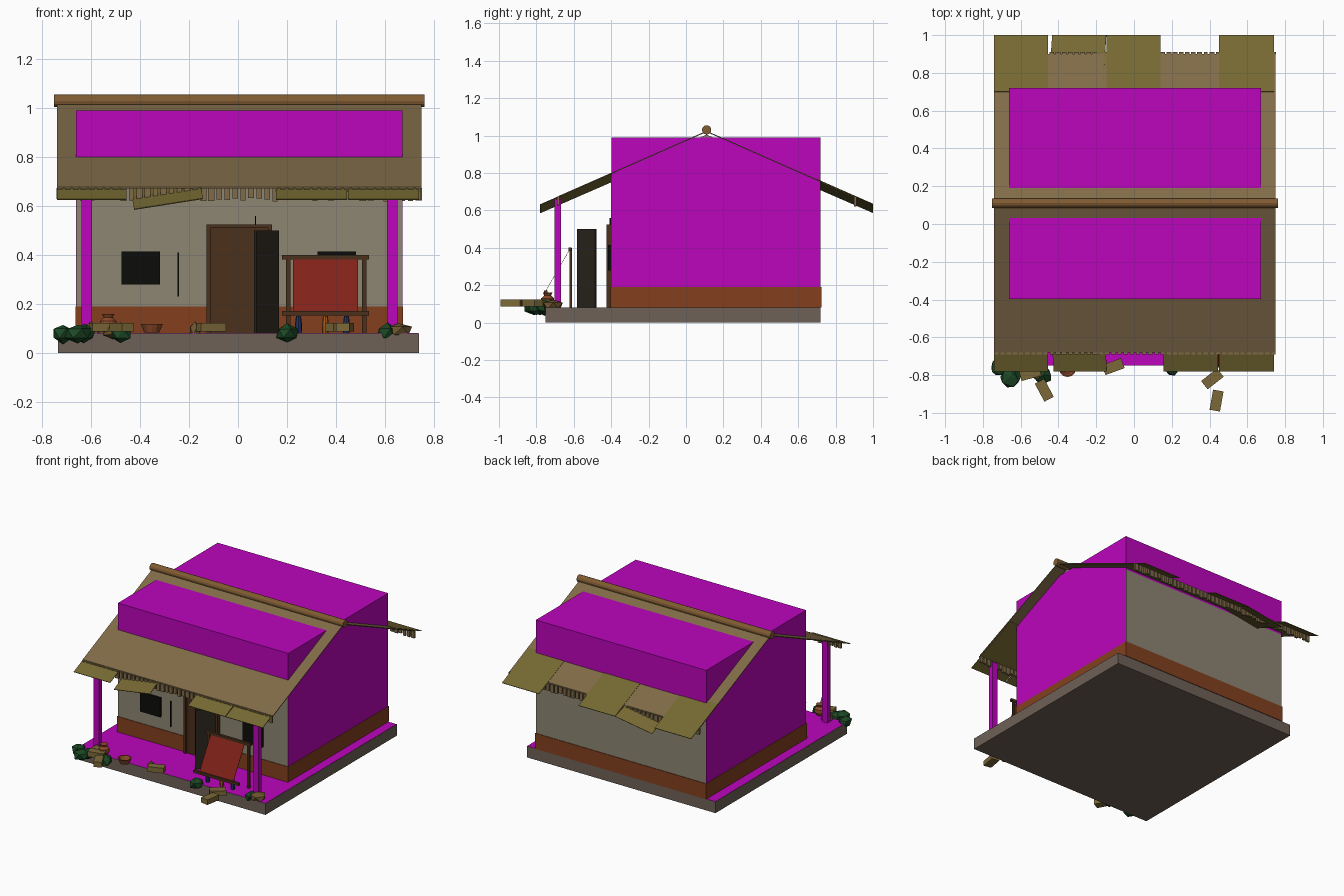
import bpy, bmesh, math, random
from mathutils import Matrix, Vector, Euler

if "Cube" in bpy.data.objects:
    bpy.data.objects.remove(bpy.data.objects["Cube"])

random.seed(4)
MATS = {}
COL = dict(magenta=(.73, .05, .73), stone=(.43, .38, .34), plaster=(.55, .52, .45), band=(.51, .26, .14),
           roof=(.50, .42, .29), olive=(.46, .41, .21), wood=(.30, .20, .13), dark=(.18, .16, .13),
           black=(.08, .08, .07), red=(.50, .15, .12), green=(.13, .29, .16), clay=(.55, .30, .18),
           beam=(.50, .36, .21), brick=(.48, .41, .23), blue=(.15, .22, .42), rock=(.43, .34, .20),
           orange=(.65, .35, .12))


def finish(name, bm, col):
    me = bpy.data.meshes.new(name)
    bmesh.ops.recalc_face_normals(bm, faces=bm.faces)
    bm.to_mesh(me)
    bm.free()
    ob = bpy.data.objects.new(name, me)
    bpy.context.collection.objects.link(ob)
    if col not in MATS:
        MATS[col] = bpy.data.materials.new(col)
        MATS[col].diffuse_color = (*[c ** 2.2 for c in COL[col]], 1)
    me.materials.append(MATS[col])
    return ob


def add_box(bm, c, s, rot=(0, 0, 0)):
    m = Matrix.Translation(c) @ Euler(rot).to_matrix().to_4x4() @ Matrix.Diagonal((*s, 1))
    bmesh.ops.create_cube(bm, size=1, matrix=m)


def box(name, c, s, col, rot=(0, 0, 0)):
    bm = bmesh.new()
    add_box(bm, c, s, rot)
    return finish(name, bm, col)


def span(name, x, y, z, col):
    return box(name, [sum(v) / 2 for v in (x, y, z)], [v[1] - v[0] for v in (x, y, z)], col)


def prism(name, prof, x0, x1, col):
    # extrude a (y, z) profile along x
    bm = bmesh.new()
    f = bm.faces.new([bm.verts.new((x0, y, z)) for y, z in prof])
    r = bmesh.ops.extrude_face_region(bm, geom=[f])
    bmesh.ops.translate(bm, vec=(x1 - x0, 0, 0), verts=[v for v in r['geom'] if isinstance(v, bmesh.types.BMVert)])
    return finish(name, bm, col)


def lathe(name, c, prof, col, n=12):
    bm = bmesh.new()
    rings = [[bm.verts.new((c[0] + r * math.cos(i * math.tau / n), c[1] + r * math.sin(i * math.tau / n), c[2] + z))
              for i in range(n)] for r, z in prof]
    for a, b in zip(rings, rings[1:]):
        for i in range(n):
            bm.faces.new((a[i], a[(i + 1) % n], b[(i + 1) % n], b[i]))
    bm.faces.new(rings[0])
    bm.faces.new(rings[-1])
    return finish(name, bm, col)


def lump(name, c, s, col):
    # faceted bush or rock
    bm = bmesh.new()
    bmesh.ops.create_icosphere(bm, subdivisions=1, radius=1)
    for v in bm.verts:
        k = random.uniform(.85, 1.15)
        v.co = Vector((v.co.x * s[0] * k, v.co.y * s[1] * k, v.co.z * s[2] * k)) + Vector(c)
    return finish(name, bm, col)


RIDGE_Y, RIDGE_Z, SLOPE = .11, 1.025, .44
ANG = math.atan(SLOPE)


def roof_z(y):
    return RIDGE_Z - SLOPE * abs(y - RIDGE_Y)


# plinth and its solid shell
span("plinth", (-.735, .74), (-.75, .72), (0, .08), 'stone')
span("plinth_shell", (-.733, .738), (-.748, .718), (.001, .081), 'magenta')

# house walls with gables, lower band, solid shell
prism("walls", [(-.4, .08), (.72, .08), (.72, roof_z(.72) - .02), (RIDGE_Y, RIDGE_Z - .02), (-.4, roof_z(-.4) - .02)],
      -.66, .67, 'plaster')
span("wall_band", (-.664, .674), (-.404, .724), (.08, .19), 'band')
span("house_shell", (-.662, .672), (-.398, .719), (.08, .99), 'magenta')

# porch posts
for i, x in enumerate((-.618, .63)):
    box(f"porch_post_{i}", (x, -.685, .37), (.042, .036, .58), 'magenta')

# thin roof sheets and ridge pole
T = .006
for nm, e in (("front", -.68), ("back", .90)):
    prism(f"roof_{nm}", [(RIDGE_Y, RIDGE_Z), (e, roof_z(e)), (e, roof_z(e) - T), (RIDGE_Y, RIDGE_Z - T)],
          -.74, .75, 'roof')
bm = bmesh.new()
bmesh.ops.create_cone(bm, cap_ends=True, segments=12, radius1=.025, radius2=.025, depth=1.515,
                      matrix=Matrix.Translation((.005, RIDGE_Y, 1.03)) @ Matrix.Rotation(math.pi / 2, 4, 'Y'))
finish("ridge_pole", bm, 'beam')

# ragged reed ends under both eaves
for nm, e, d in (("front", -.68, -1), ("back", .90, 1)):
    bm = bmesh.new()
    for i in range(46):
        h = random.uniform(.04, .055)
        add_box(bm, (-.728 + i * 1.466 / 45, e + d * .004, roof_z(e) - .003 - h / 2),
                (random.uniform(.02, .027), .014, h))
    finish(f"reed_ends_{nm}", bm, 'roof')


# eave mats tucked under the roof sheets
def mat(name, x0, x1, y0, y1, d, tilt=0, drop=.008):
    ym = (y0 + y1) / 2
    L = abs(y1 - y0) / math.cos(ANG)
    box(name, ((x0 + x1) / 2, ym, roof_z(ym) - drop), (x1 - x0, L, .004), 'olive', (-d * ANG, tilt, 0))


for i, (a, b) in enumerate(((-.74, -.455), (.155, .445), (.45, .74))):
    mat(f"front_eave_mat_{i}", a, b, -.38, -.78, -1, 0, .006)
mat("front_hanging_mat", -.44, -.155, -.38, -.78, -1, -.155, .026)
for i, (a, b) in enumerate(((-.74, -.455), (-.145, .14), (.45, .74))):
    mat(f"back_eave_mat_{i}", a, b, .70, 1.0, 1, 0, 0)
mat("back_hanging_mat", -.445, -.155, .70, 1.0, 1, -.155, .024)

# doorway, planks and open leaf
span("door_panel", (-.115, .125), (-.412, -.4), (.08, .51), 'wood')
for i, x in enumerate((-.12, .13)):
    box(f"door_jamb_{i}", (x, -.41, .295), (.016, .03, .43), 'wood')
box("door_lintel", (.005, -.41, .517), (.266, .03, .014), 'wood')
box("door_leaf", (.117, -.53, .29), (.133, .014, .42), 'dark', (0, 0, math.radians(46)))

# windows and wall cracks
for i, x in enumerate((-.397, .403)):
    box(f"window_{i}", (x, -.406, .347), (.156, .02, .135), 'black')
box("wall_crack_left", (-.244, -.404, .32), (.006, .008, .18), 'black')
box("wall_crack_door", (.072, -.404, .54), (.005, .008, .04), 'black')

# weaving frame with leaning red cloth
for i, x in enumerate((.205, .515)):
    box(f"frame_leg_{i}", (x, -.617, .24), (.018, .014, .32), 'wood')
box("frame_top_bar", (.358, -.62, .392), (.355, .018, .018), 'wood')
box("frame_low_bar", (.358, -.75, .162), (.355, .018, .018), 'wood')
box("red_cloth", (.357, -.686, .28), (.265, .002, .25), 'red', (math.radians(-30), 0, 0))

# small jars below the frame
for i, (x, c) in enumerate(((.247, 'blue'), (.357, 'orange'), (.443, 'blue'))):
    lathe(f"jar_{i}", (x, -.69, .081), [(.013, 0), (.015, .03), (.01, .07)], c, 8)

# bowl and clay pot
lathe("bowl", (-.352, -.765, .083), [(.03, 0), (.045, .035), (.038, .035), (.025, .008)], 'clay')
lathe("clay_pot", (-.53, -.74, .085), [(.022, 0), (.036, .025), (.034, .045), (.018, .06), (.026, .075)], 'clay')

# fallen blocks
for i, (x, y, a) in enumerate(((-.11, -.755, 20), (-.475, -.88, -62), (-.55, -.79, 15), (.415, -.82, 38),
                               (.437, -.935, 80))):
    box(f"fallen_block_{i}", (x, y, .105), (.108, .056, .036), 'brick', (0, 0, math.radians(a)))

# bushes and stones around the porch
for i, (x, y, r) in enumerate(((-.715, -.755, .048), (-.655, -.81, .058), (-.63, -.78, .05), (-.48, -.80, .05),
                               (.2, -.755, .052), (.61, -.72, .045))):
    lump(f"bush_{i}", (x, y, .08), (r, r, .04), 'green')
for i, (x, y, r) in enumerate(((-.51, -.79, .042), (-.175, -.72, .028), (.655, -.71, .055), (-.6, -.72, .04))):
    lump(f"stone_{i}", (x, y, .09), (r, r, .035), 'rock')

for m in bpy.data.materials:
    if m.users and not m.is_grease_pencil:
        m.use_nodes = True
        m.node_tree.nodes["Principled BSDF"].inputs["Base Color"].default_value = m.diffuse_color
